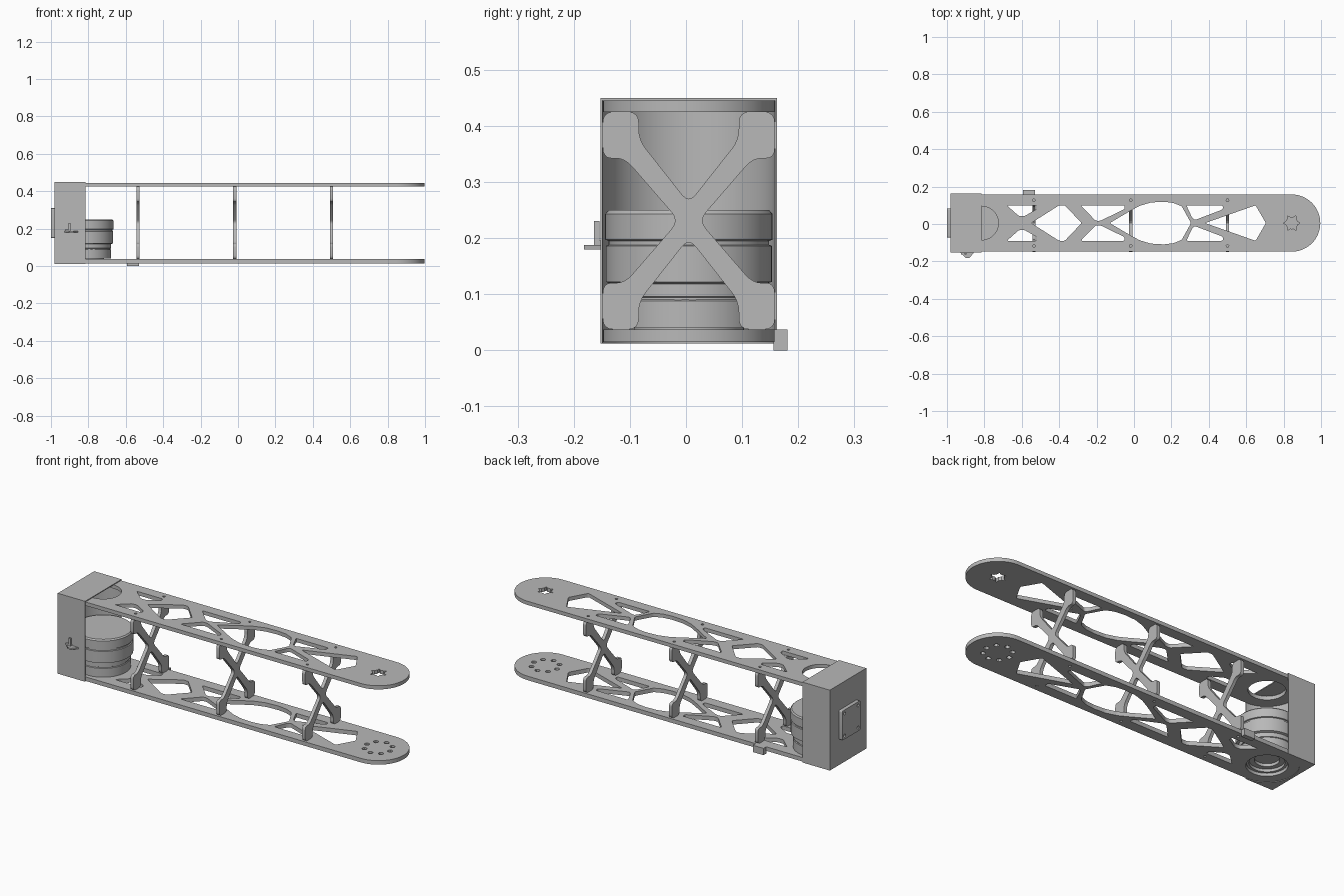
import bpy, bmesh
from math import pi, sin, cos
from mathutils import Vector, Matrix

cube = bpy.data.objects.get("Cube")
if cube:
    bpy.data.objects.remove(cube)

MID = 0.005      # centre line of the arm in y
MX = -0.815      # motor axis in x
TIP = 0.843      # axis of the rounded far end
R = 0.153        # half width of the arm
BRACES = (-0.535, -0.018, 0.5)

grey = bpy.data.materials.new("light grey")
grey.use_nodes = True
COLOUR = (0.48, 0.48, 0.48, 1)
grey.diffuse_color = COLOUR
grey.node_tree.nodes["Principled BSDF"].inputs["Base Color"].default_value = COLOUR


def add(name, mesh, smooth=False):
    ob = bpy.data.objects.new(name, mesh)
    bpy.context.collection.objects.link(ob)
    mesh.materials.clear()
    mesh.materials.append(grey)
    if smooth:
        bpy.ops.object.select_all(action="DESELECT")
        ob.select_set(True)
        bpy.context.view_layer.objects.active = ob
        bpy.ops.object.shade_smooth_by_angle(angle=pi / 6)
    return ob


def circle(x, y, r, n=32):
    return [(x + r * cos(2 * pi * i / n), y + r * sin(2 * pi * i / n)) for i in range(n)]


def ring(x, y, r, hole, count):
    return [circle(px, py, hole, 12) for px, py in circle(x, y, r, count)]


def rounded(points, d):
    """Round every corner of a polygon, starting d away from it."""
    out = []
    for i, p in enumerate(points):
        p = Vector(p)
        a, b = Vector(points[i - 1]) - p, Vector(points[(i + 1) % len(points)]) - p
        a = p + a.normalized() * min(d, a.length * 0.4)
        b = p + b.normalized() * min(d, b.length * 0.4)
        for t in (0, 0.25, 0.5, 0.75, 1):
            out.append(tuple(a * (1 - t) ** 2 + p * 2 * t * (1 - t) + b * t * t))
    return out


def sheet(name, loops, thickness, matrix):
    """Outline with holes, filled and extruded to a solid sheet."""
    cu = bpy.data.curves.new(name, "CURVE")
    cu.dimensions, cu.fill_mode, cu.extrude = "2D", "BOTH", thickness / 2
    for loop in loops:
        sp = cu.splines.new("POLY")
        sp.points.add(len(loop) - 1)
        for pt, (x, y) in zip(sp.points, loop):
            pt.co = (x, y, 0, 1)
        sp.use_cyclic_u = True
    tmp = bpy.data.objects.new(name + "_curve", cu)
    bpy.context.collection.objects.link(tmp)
    dg = bpy.context.evaluated_depsgraph_get()
    mesh = bpy.data.meshes.new_from_object(tmp.evaluated_get(dg))
    bpy.data.objects.remove(tmp)
    mesh.transform(matrix)
    bm = bmesh.new()
    bm.from_mesh(mesh)
    bmesh.ops.remove_doubles(bm, verts=bm.verts, dist=1e-5)
    bmesh.ops.recalc_face_normals(bm, faces=bm.faces)
    bm.to_mesh(mesh)
    bm.free()
    return add(name, mesh, True)


def box(name, x0, x1, y0, y1, z0, z1):
    bm = bmesh.new()
    bmesh.ops.create_cube(bm, size=1)
    for v in bm.verts:
        v.co = [lo + (c + 0.5) * (hi - lo)
                for c, lo, hi in zip(v.co, (x0, y0, z0), (x1, y1, z1))]
    mesh = bpy.data.meshes.new(name)
    bm.to_mesh(mesh)
    bm.free()
    return add(name, mesh)


def lathe(name, profile, steps=64):
    bm = bmesh.new()
    vs = [bm.verts.new((r, 0, z)) for r, z in profile]
    es = [bm.edges.new(pair) for pair in zip(vs, vs[1:])]
    bmesh.ops.spin(bm, geom=vs + es, axis=(0, 0, 1), cent=(0, 0, 0),
                   angle=2 * pi, steps=steps, use_merge=True)
    bmesh.ops.remove_doubles(bm, verts=bm.verts, dist=1e-5)
    bmesh.ops.recalc_face_normals(bm, faces=bm.faces)
    mesh = bpy.data.meshes.new(name)
    bm.to_mesh(mesh)
    bm.free()
    mesh.transform(Matrix.Translation((MX, MID, 0)))
    return add(name, mesh, True)


# Arm plate outline and lightening cutouts (v measured from the centre line)
def arc(x, start):
    return [(x + R * cos(start + pi * i / 32), MID + R * sin(start + pi * i / 32))
            for i in range(33)]


outline = arc(TIP, -pi / 2) + arc(MX, pi / 2)
side_cuts = [
    [(-0.68, 0.095), (-0.52, 0.095), (-0.52, 0.075), (-0.585, 0.037), (-0.615, 0.037)],
    [(-0.285, 0.095), (-0.05, 0.095), (-0.05, 0.075), (-0.18, 0.012), (-0.205, 0.012)],
    [(0.28, 0.095), (0.475, 0.095), (0.475, 0.073), (0.325, 0.016), (0.31, 0.03)],
]
kites = [
    [(-0.55, 0), (-0.40, 0.095), (-0.37, 0.095), (-0.28, 0),
     (-0.37, -0.095), (-0.40, -0.095)],
    [(0.38, 0), (0.65, 0.095), (0.705, 0), (0.65, -0.095)],
]
lens_top = [(-0.13, 0), (-0.02, 0.065), (0.03, 0.092), (0.09, 0.11), (0.16, 0.114),
            (0.21, 0.108), (0.255, 0.09), (0.305, 0)]
lens = lens_top + [(x, -v) for x, v in lens_top[-2:0:-1]]
cuts = [rounded([(x, MID + s * v) for x, v in c], 0.01) for c in side_cuts for s in (1, -1)]
cuts += [rounded([(x, MID + v) for x, v in c], 0.008) for c in kites + [lens]]
cuts += [circle(x, MID + s * 0.122, 0.007, 12) for x in BRACES for s in (1, -1)]

# Top plate has a toothed hub hole, bottom plate a ring of bolt holes
star = [(TIP + r * cos(a), MID + r * sin(a)) for i in range(24)
        for a, r in [(2 * pi * i / 24, 0.045 if i % 4 == 0 else 0.031)]]
sheet("top_plate", [outline, circle(MX, MID, 0.09, 48), star] + cuts,
      0.02, Matrix.Translation((0, 0, 0.435)))
sheet("bottom_plate", [outline, circle(MX, MID, 0.1, 48)] + cuts
      + ring(TIP, MID, 0.07, 0.013, 8), 0.022, Matrix.Translation((0, 0, 0.026)))

# Cross braces between the plates
quarter = [(0.155, 0.037), (0.155, 0.12), (0.115, 0.12), (0.018, 0.231)]
right = quarter + [(u, 0.462 - z) for u, z in quarter[-2::-1]]
notch = [(0.09, 0.425), (0.09, 0.375), (0, 0.262), (-0.09, 0.375), (-0.09, 0.425)]
shape = right + notch + [(-u, z) for u, z in right[::-1]] \
    + [(u, 0.462 - z) for u, z in notch[::-1]]
shape = rounded([(MID + u * 0.99, z) for u, z in shape], 0.02)
axes = Matrix(((0, 0, 1, 0), (1, 0, 0, 0), (0, 1, 0, 0), (0, 0, 0, 1)))
for i, x in enumerate(BRACES):
    sheet(f"cross_brace_{i + 1}", [shape], 0.018, Matrix.Translation((x, 0, 0)) @ axes)

# End housing: square cap with a round pocket that is open below
housing = box("end_housing", -0.98, MX, -0.152, 0.162, 0.012, 0.45)
pocket = lathe("pocket_cutter", [(0, -0.1), (0.1535, -0.1), (0.1535, 0.445), (0, 0.445)])
mod = housing.modifiers.new("pocket", "BOOLEAN")
mod.object, mod.solver = pocket, "EXACT"
dg = bpy.context.evaluated_depsgraph_get()
carved = bpy.data.meshes.new_from_object(housing.evaluated_get(dg))
for ob in (housing, pocket):
    bpy.data.objects.remove(ob)
add("end_housing", carved, True)

# Motor: stepped drum with a groove and a raised foot ring
lathe("motor", [(0, 0.06), (0.06, 0.06), (0.06, 0.045), (0.085, 0.045), (0.085, 0.03),
                (0.098, 0.03), (0.098, 0.04), (0.136, 0.04), (0.136, 0.088),
                (0.132, 0.09), (0.132, 0.094), (0.136, 0.096), (0.136, 0.118),
                (0.148, 0.122), (0.148, 0.186), (0.143, 0.188), (0.143, 0.195),
                (0.149, 0.197), (0.149, 0.243), (0.143, 0.25), (0, 0.25)])

# Rear mounting plate with four corner holes
corners = [(MID + s * 0.058, 0.23 + t * 0.06) for s in (1, -1) for t in (1, -1)]
sheet("rear_mount", [rounded([(-0.073, 0.15), (0.083, 0.15), (0.083, 0.31), (-0.073, 0.31)],
                             0.008)] + [circle(y, z, 0.008, 12) for y, z in corners],
      0.02, Matrix.Translation((-0.99, 0, 0)) @ axes)

# Cable bracket on the front of the housing
sheet("bracket_shelf", [[(-0.935, -0.145), (-0.9, -0.182), (-0.88, -0.182), (-0.85, -0.145)]],
      0.008, Matrix.Translation((0, 0, 0.184)))
box("bracket_upright", -0.906, -0.895, -0.164, -0.154, 0.187, 0.23)
box("bracket_hook", -0.925, -0.895, -0.164, -0.15, 0.187, 0.196)

# Small stop block on the back edge of the bottom plate
box("stop_block", -0.594, -0.53, 0.156, 0.181, 0, 0.037)
